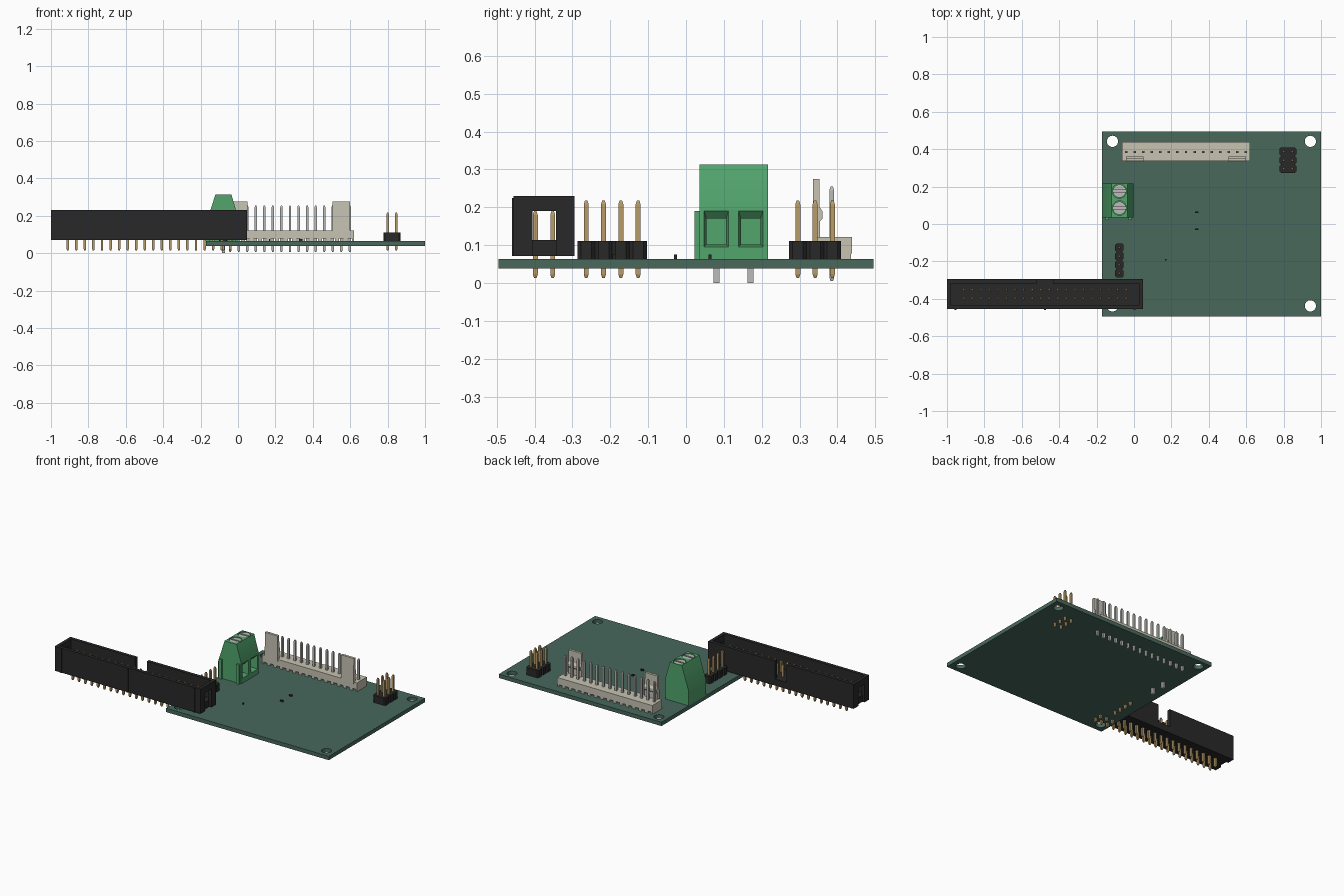
import bpy, bmesh, math

if "Cube" in bpy.data.objects:
    bpy.data.objects.remove(bpy.data.objects["Cube"])


def material(name, rgb):
    m = bpy.data.materials.new(name)
    m.diffuse_color = (*rgb, 1)
    m.use_nodes = True
    m.node_tree.nodes["Principled BSDF"].inputs["Base Color"].default_value = m.diffuse_color
    return m


BOARD = material("board_green", (0.065, 0.14, 0.107))
BLACK = material("black_plastic", (0.022, 0.022, 0.022))
GREEN = material("terminal_green", (0.085, 0.38, 0.155))
CREAM = material("cream_plastic", (0.57, 0.55, 0.45))
GOLD = material("gold", (0.48, 0.33, 0.14))
TIN = material("tin", (0.5, 0.5, 0.48))
PITCH = 0.0457
TOP = 0.064


def loft(bm, rings):
    """Solid skinned through a list of equal-length point rings."""
    vs = [[bm.verts.new(p) for p in r] for r in rings]
    n = len(vs[0])
    for a, b in zip(vs, vs[1:]):
        for i in range(n):
            j = (i + 1) % n
            bm.faces.new((a[i], a[j], b[j], b[i]))
    bm.faces.new(vs[0][::-1])
    bm.faces.new(vs[-1])


def rect(cx, cy, hx, hy, z):
    return [(cx - hx, cy - hy, z), (cx + hx, cy - hy, z), (cx + hx, cy + hy, z), (cx - hx, cy + hy, z)]


def box(bm, x0, x1, y0, y1, z0, z1):
    loft(bm, [rect((x0 + x1) / 2, (y0 + y1) / 2, (x1 - x0) / 2, (y1 - y0) / 2, z) for z in (z0, z1)])


def cylinder(bm, x, y, r, z0, z1, n=24):
    ts = [2 * math.pi * i / n for i in range(n)]
    loft(bm, [[(x + r * math.cos(t), y + r * math.sin(t), z) for t in ts] for z in (z0, z1)])


def pin(bm, x, y, z0, z1, h=0.0065):
    steps = ((z0, 0.5), (z0 + 0.01, 1), (z1 - 0.01, 1), (z1, 0.5))
    loft(bm, [rect(x, y, h * s, h * s, z) for z, s in steps])


def prism_x(bm, pts, x0, x1):
    loft(bm, [[(x, y, z) for y, z in pts] for x in (x0, x1)])


def prism_y(bm, pts, y0, y1):
    loft(bm, [[(x, y, z) for x, z in pts] for y in (y0, y1)])


def finish(name, bm, mat):
    bmesh.ops.recalc_face_normals(bm, faces=bm.faces[:])
    me = bpy.data.meshes.new(name)
    bm.to_mesh(me)
    bm.free()
    me.materials.append(mat)
    ob = bpy.data.objects.new(name, me)
    bpy.context.collection.objects.link(ob)
    return ob


def cut(ob, build):
    """Subtract the solid made by build(bm) and discard the cutter."""
    bm = bmesh.new()
    build(bm)
    c = finish("cutter", bm, ob.data.materials[0])
    c.hide_render = True
    mod = ob.modifiers.new("cut", 'BOOLEAN')
    mod.operation, mod.solver, mod.object = 'DIFFERENCE', 'EXACT', c
    bpy.context.view_layer.objects.active = ob
    bpy.ops.object.modifier_apply(modifier=mod.name)
    bpy.data.objects.remove(c)


def smooth(ob):
    bpy.ops.object.select_all(action='DESELECT')
    ob.select_set(True)
    bpy.context.view_layer.objects.active = ob
    bpy.ops.object.shade_smooth_by_angle(angle=math.radians(30))


# Circuit board with four mounting holes
bm = bmesh.new()
box(bm, -0.17, 1.0, -0.495, 0.495, 0.039, TOP)
board = finish("circuit_board", bm, BOARD)
for x in (-0.115, 0.943):
    for y in (-0.438, 0.442):
        cut(board, lambda b: cylinder(b, x, y, 0.03, 0.0, 0.1, 32))
smooth(board)

# Shrouded box header: cavity, key notch, end windows and end recesses
bm = bmesh.new()
box(bm, -1.0, 0.048, -0.455, -0.295, 0.071, 0.23)
shroud = finish("box_header_shroud", bm, BLACK)
cut(shroud, lambda b: box(b, -0.98, 0.028, -0.433, -0.317, 0.114, 0.3))
cut(shroud, lambda b: box(b, -0.518, -0.434, -0.34, -0.25, 0.114, 0.3))
cut(shroud, lambda b: box(b, -1.1, 0.1, -0.406, -0.343, 0.114, 0.19))
for x0, x1 in ((-1.1, -0.985), (0.033, 0.1)):
    cut(shroud, lambda b: box(b, x0, x1, -0.406, -0.343, 0.0, 0.15))

# Small ridges on the front wall of the shroud
bm = bmesh.new()
for x in (-0.955, -0.476, 0.003):
    box(bm, x - 0.006, x + 0.006, -0.46, -0.45, 0.071, 0.225)
finish("box_header_ridges", bm, BLACK)

bm = bmesh.new()
for i in range(20):
    for y in (-0.398, -0.352):
        pin(bm, -0.91 + i * PITCH, y, 0.013, 0.19)
finish("box_header_pins", bm, GOLD)


# Open pin headers: chamfered bases and square pins
def pin_header(name, x, y, cols, rows):
    base, pins = bmesh.new(), bmesh.new()
    hx, h, c = cols * PITCH / 2, PITCH / 2, 0.009
    for j in range(rows):
        cy = y + (j - (rows - 1) / 2) * PITCH
        pts = [(-hx + c, -h), (hx - c, -h), (hx, -h + c), (hx, h - c),
               (hx - c, h), (-hx + c, h), (-hx, h - c), (-hx, -h + c)]
        loft(base, [[(x + px, cy + py, z) for px, py in pts] for z in (TOP, 0.111)])
        for i in range(cols):
            pin(pins, x + (i - (cols - 1) / 2) * PITCH, cy, 0.013, 0.218)
    finish(name + "_base", base, BLACK)
    finish(name + "_pins", pins, GOLD)


pin_header("single_row_header", -0.078, -0.195, 1, 4)
pin_header("double_row_header", 0.823, 0.341, 2, 3)

# Screw terminal body with funnel-shaped wire entries and screw wells
bm = bmesh.new()
prism_y(bm, [(-0.17, TOP), (-0.002, TOP), (-0.002, 0.2), (-0.035, 0.313), (-0.121, 0.313), (-0.17, 0.16)],
        0.035, 0.216)
terminal = finish("terminal_body", bm, GREEN)


def funnel(b, y):
    loft(b, [[(x, y - h, z0), (x, y + h, z0), (x, y + h, z1), (x, y - h, z1)]
             for x, h, z0, z1 in ((0.003, 0.034, 0.094, 0.196), (-0.02, 0.026, 0.102, 0.17),
                                  (-0.07, 0.026, 0.102, 0.17))])


for y in (0.08, 0.171):
    cut(terminal, lambda b: funnel(b, y))
    cut(terminal, lambda b: cylinder(b, -0.078, y + 0.005, 0.038, 0.29, 0.4))
smooth(terminal)

# Joining ribs on the side of the terminal
bm = bmesh.new()
for x in (-0.145, -0.02):
    box(bm, x - 0.01, x + 0.01, 0.022, 0.036, TOP, 0.19)
finish("terminal_ribs", bm, GREEN)

# Slotted screws and solder legs
for n, y in enumerate((0.085, 0.176)):
    bm = bmesh.new()
    cylinder(bm, -0.078, y, 0.035, 0.285, 0.31)
    screw = finish("terminal_screw_%d" % (n + 1), bm, TIN)
    cut(screw, lambda b: box(b, -0.13, -0.02, y - 0.005, y + 0.005, 0.298, 0.4))
    smooth(screw)
bm = bmesh.new()
for y in (0.08, 0.17):
    box(bm, -0.085, -0.069, y - 0.008, y + 0.008, 0.0, 0.07)
finish("terminal_legs", bm, TIN)

# Locking connector: base bar, feet, latch tabs with hooks
CX = 0.278
bm = bmesh.new()
box(bm, CX - 0.342, CX + 0.342, 0.338, 0.438, 0.078, 0.122)
for i in range(16):
    x = CX + (i - 7.5) * PITCH
    w = 0.011
    box(bm, max(x - w, CX - 0.342), min(x + w, CX + 0.342), 0.34, 0.436, TOP, 0.079)
connector = finish("locking_connector_base", bm, CREAM)

bm = bmesh.new()
for s in (-1, 1):
    x = CX + s * 0.274
    prism_x(bm, [(0.334, 0.11), (0.354, 0.11), (0.352, 0.275), (0.336, 0.275)], x - 0.046, x + 0.046)
    prism_x(bm, [(0.35, 0.16), (0.361, 0.17), (0.361, 0.188), (0.35, 0.206)], x - 0.046, x + 0.046)
finish("locking_connector_tabs", bm, CREAM)

bm = bmesh.new()
for i in range(15):
    pin(bm, CX + (i - 7) * PITCH, 0.385, 0.005, 0.255)
finish("locking_connector_pins", bm, TIN)

# Tiny loose parts on the board
bm = bmesh.new()
for x, y in ((0.335, 0.064), (0.335, -0.028), (0.17, -0.19)):
    w = 0.009 if x > 0.2 else 0.003
    box(bm, x - w, x + w, y - 0.004, y + 0.004, TOP - 0.002, 0.075)
finish("small_components", bm, BLACK)
